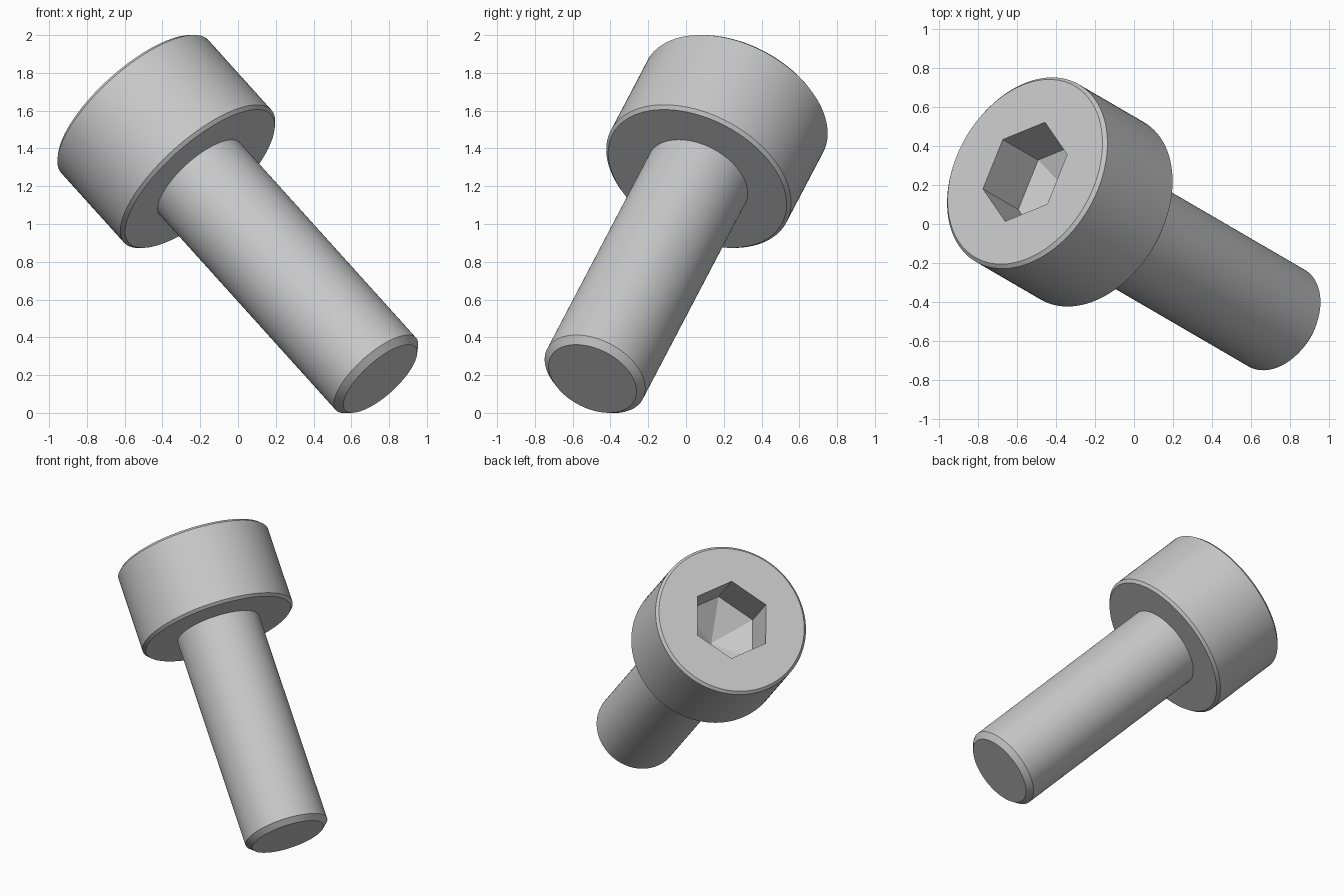
import bpy
import bmesh
import math
from mathutils import Matrix, Vector

cube = bpy.data.objects.get("Cube")
if cube:
    bpy.data.objects.remove(cube, do_unlink=True)

# Dimensions along the screw axis, measured from the tip
SEGMENTS = 96
SHANK_R, HEAD_R, HEX_R = 0.286, 0.525, 0.276
NECK, LENGTH = 1.53, 2.10
TIP_BEVEL, RIM_BEVEL = 0.036, 0.018
SOCKET_DEPTH, SOCKET_POINT = 0.29, 0.155

# Tilted frame: the axis runs from the tip to the head
axis = Vector((-0.624, 0.363, 0.692)).normalized()
side = Vector((0.103, 0.257, -0.042))
side = (side - axis * side.dot(axis)).normalized()
frame = Matrix((side, axis.cross(side), axis)).transposed().to_4x4()
frame.translation = Vector((0.753, -0.495, 0.181))

steel = bpy.data.materials.new("grey_steel")
steel.use_nodes = True
GREY = (0.58, 0.58, 0.58, 1)
steel.diffuse_color = GREY
steel.node_tree.nodes["Principled BSDF"].inputs["Base Color"].default_value = GREY


def ring(bm, radius, z, count=SEGMENTS):
    return [bm.verts.new((radius * math.cos(math.tau * i / count),
                          radius * math.sin(math.tau * i / count), z))
            for i in range(count)]


def wall(bm, a, b, smooth=False):
    for i in range(len(a)):
        j = (i + 1) % len(a)
        bm.faces.new((a[i], a[j], b[j], b[i])).smooth = smooth


def lathe(bm, profile):
    rings = [ring(bm, r, z) for r, z in profile]
    for a, b in zip(rings, rings[1:]):
        wall(bm, a, b, True)
    return rings


def finish(bm, name):
    mesh = bpy.data.meshes.new(name)
    bm.to_mesh(mesh)
    bm.free()
    mesh.materials.append(steel)
    obj = bpy.data.objects.new(name, mesh)
    obj.matrix_world = frame
    bpy.context.collection.objects.link(obj)
    bpy.ops.object.select_all(action="DESELECT")
    obj.select_set(True)
    bpy.context.view_layer.objects.active = obj
    bpy.ops.object.shade_smooth_by_angle(angle=math.radians(25))


# Shank with a bevelled, closed tip
bm = bmesh.new()
rings = lathe(bm, [(SHANK_R - TIP_BEVEL, 0), (SHANK_R, TIP_BEVEL), (SHANK_R, NECK)])
bm.faces.new(rings[0][::-1])
finish(bm, "shank")

# Head with bevelled rims and an underside ring
bm = bmesh.new()
rings = lathe(bm, [(SHANK_R, NECK), (HEAD_R - RIM_BEVEL, NECK),
                   (HEAD_R, NECK + RIM_BEVEL), (HEAD_R, LENGTH - RIM_BEVEL),
                   (HEAD_R - RIM_BEVEL, LENGTH)])

# Hexagonal socket ending in a shallow point
mouth = ring(bm, HEX_R, LENGTH, 6)
floor = ring(bm, HEX_R, LENGTH - SOCKET_DEPTH, 6)
wall(bm, floor[::-1], mouth[::-1])
point = bm.verts.new((0, 0, LENGTH - SOCKET_DEPTH - SOCKET_POINT))
for i in range(6):
    bm.faces.new((floor[i], floor[(i + 1) % 6], point))

# Flat top between the rim and the socket
loops = [bm.edges.get((r[i], r[i - 1])) for r in (rings[-1], mouth) for i in range(len(r))]
bmesh.ops.triangle_fill(bm, edges=loops, use_beauty=True, normal=(0, 0, 1))
finish(bm, "head")
